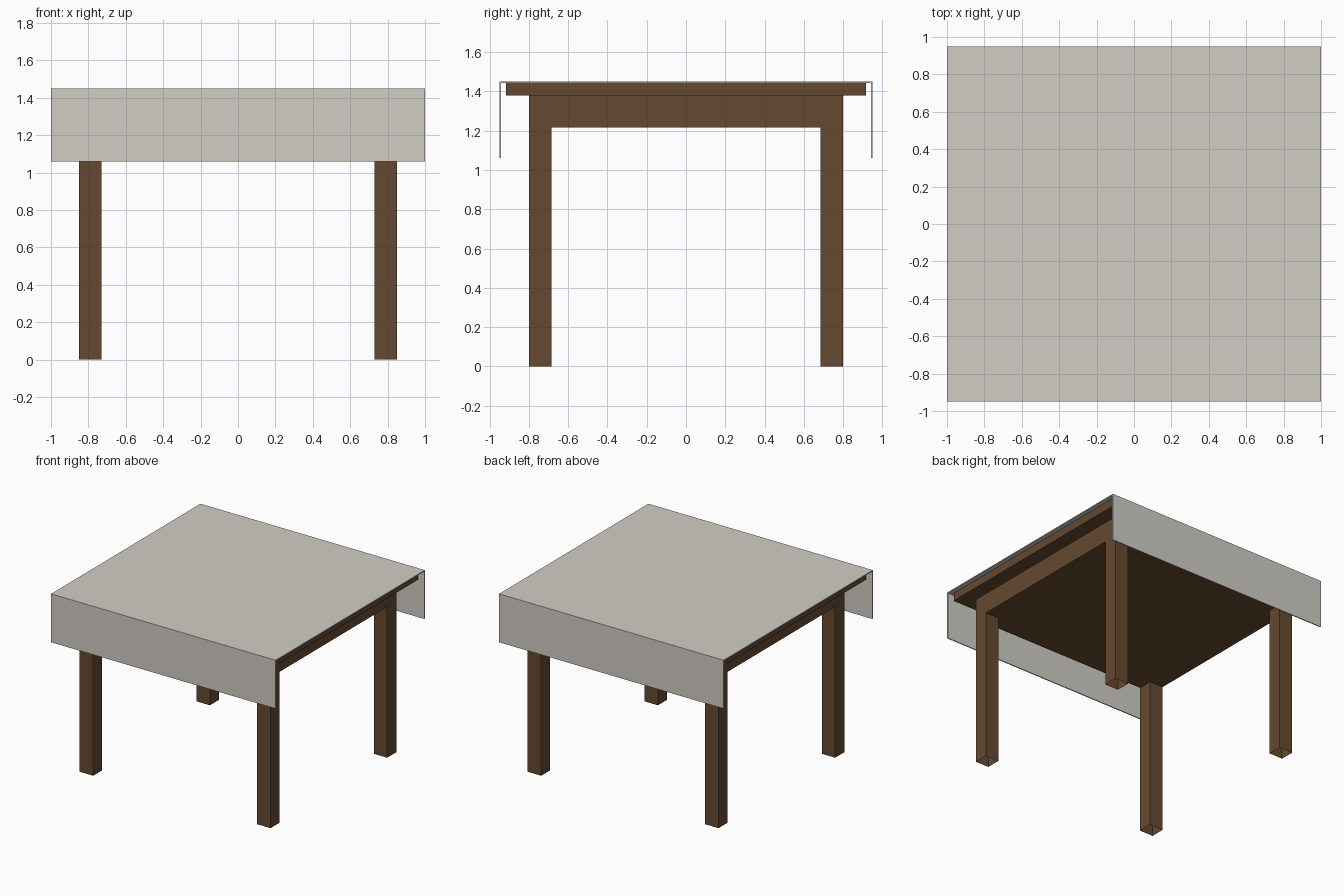
import bpy, bmesh
from mathutils import Vector

if "Cube" in bpy.data.objects:
    bpy.data.objects.remove(bpy.data.objects["Cube"])


def material(name, rgb):
    m = bpy.data.materials.new(name)
    m.diffuse_color = (*rgb, 1)
    m.use_nodes = True
    m.node_tree.nodes["Principled BSDF"].inputs["Base Color"].default_value = m.diffuse_color
    return m


def finish(name, bm, mat):
    mesh = bpy.data.meshes.new(name)
    bm.to_mesh(mesh)
    bm.free()
    mesh.materials.append(mat)
    ob = bpy.data.objects.new(name, mesh)
    bpy.context.collection.objects.link(ob)
    return ob


def box(bm, size, centre):
    verts = bmesh.ops.create_cube(bm, size=1)["verts"]
    bmesh.ops.scale(bm, vec=size, verts=verts)
    bmesh.ops.translate(bm, vec=centre, verts=verts)


wood = material("wood", (0.13, 0.068, 0.029))
linen = material("linen", (0.64, 0.615, 0.56))

# Frame: solid apron block with the four legs extruded from its corners
X, Y, LEG_X, LEG_Y = 0.85, 0.80, 0.12, 0.115
APRON_LOW, APRON_TOP = 1.215, 1.378
bm = bmesh.new()
box(bm, (2 * X, 2 * Y, APRON_TOP - APRON_LOW), (0, 0, (APRON_LOW + APRON_TOP) / 2))
for axis, cut in (("X", X - LEG_X), ("Y", Y - LEG_Y)):
    normal = Vector((1, 0, 0)) if axis == "X" else Vector((0, 1, 0))
    for side in (-1, 1):
        bmesh.ops.bisect_plane(bm, geom=bm.verts[:] + bm.edges[:] + bm.faces[:],
                               plane_co=normal * cut * side, plane_no=normal)
bm.normal_update()
corners = []
for f in bm.faces:
    c = f.calc_center_median()
    if f.normal.z < -0.9 and abs(c.x) > X - LEG_X and abs(c.y) > Y - LEG_Y:
        corners.append(f)
feet = bmesh.ops.extrude_discrete_faces(bm, faces=corners)["faces"]
for f in feet:
    for v in f.verts:
        v.co.z = 0
# The feet are open underneath
bmesh.ops.delete(bm, geom=feet, context="FACES_ONLY")
bmesh.ops.remove_doubles(bm, verts=bm.verts[:], dist=1e-5)
finish("table_frame", bm, wood)

# Table top
bm = bmesh.new()
box(bm, (1.93, 1.83, 0.064), (0, 0, 1.41))
finish("table_top", bm, wood)

# Cloth: thin sheet folded down over the front and back
OUT, TOP, HEM, T = 0.95, 1.45, 1.06, 0.008
half = [(-OUT, HEM), (-OUT, TOP), (OUT, TOP), (OUT, HEM)]
inner = [(OUT - T, HEM), (OUT - T, TOP - T), (-OUT + T, TOP - T), (-OUT + T, HEM)]
bm = bmesh.new()
face = bm.faces.new([bm.verts.new((-1, y, z)) for y, z in half + inner])
swept = bmesh.ops.extrude_face_region(bm, geom=[face], use_keep_orig=True)["geom"]
bmesh.ops.translate(bm, vec=(2, 0, 0),
                    verts=[g for g in swept if isinstance(g, bmesh.types.BMVert)])
bmesh.ops.recalc_face_normals(bm, faces=bm.faces[:])
finish("tablecloth", bm, linen)
